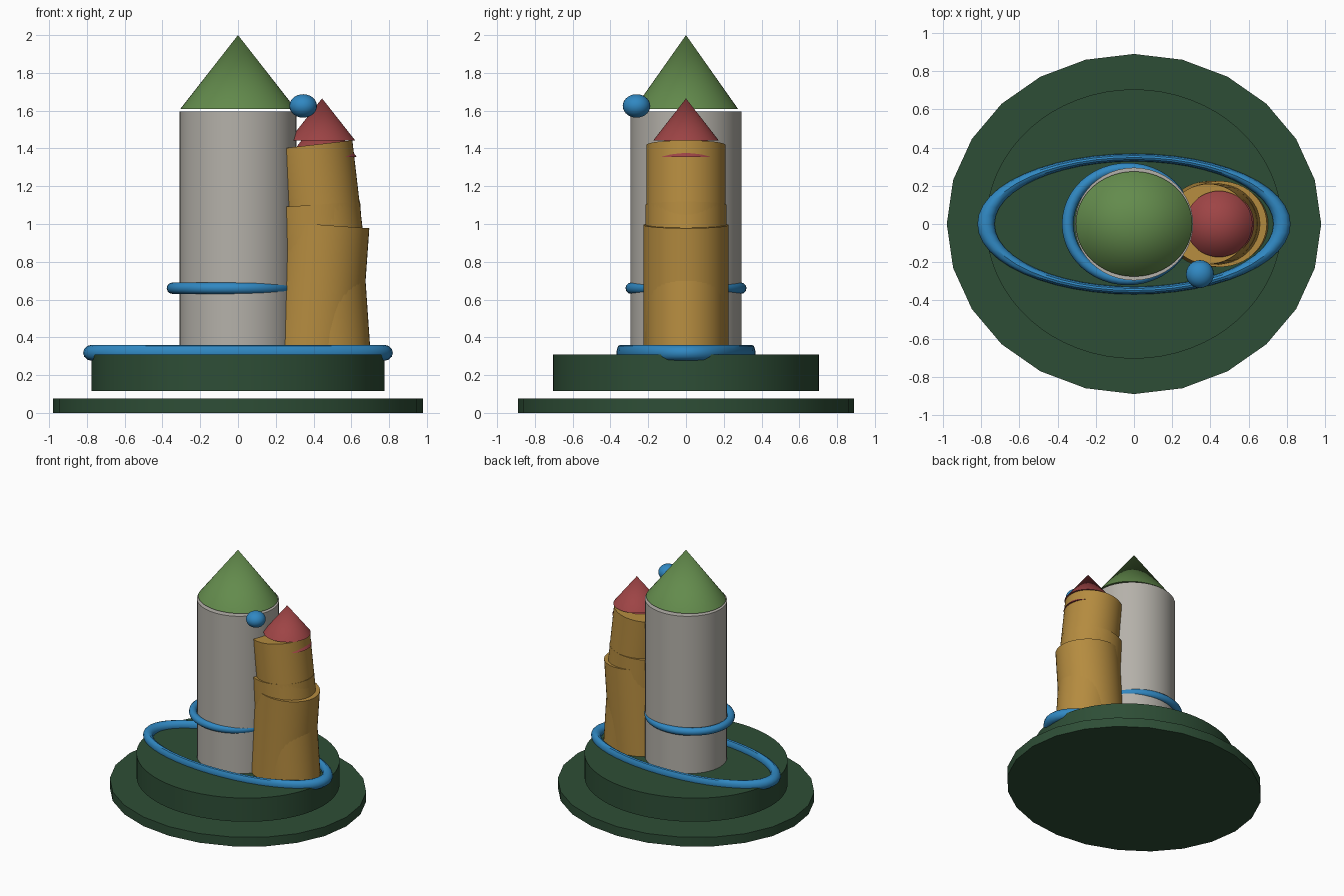
import bpy, bmesh, math
from mathutils import Vector, Matrix

cube = bpy.data.objects.get("Cube")
if cube:
    bpy.data.objects.remove(cube, do_unlink=True)


def material(name, rgb):
    m = bpy.data.materials.new(name)
    m.use_nodes = True
    col = (*rgb, 1.0)
    m.diffuse_color = col
    for n in m.node_tree.nodes:
        if n.type == 'BSDF_PRINCIPLED':
            n.inputs["Base Color"].default_value = col
    return m


DARK_GREEN = material("dark_green", (0.027, 0.076, 0.037))
STONE = material("stone_grey", (0.46, 0.44, 0.40))
LEAF = material("leaf_green", (0.125, 0.258, 0.073))
OCHRE = material("ochre", (0.46, 0.26, 0.05))
RED = material("brick_red", (0.34, 0.058, 0.06))
BLUE = material("blue", (0.03, 0.246, 0.54))


def finish(name, bm, mat):
    bmesh.ops.recalc_face_normals(bm, faces=bm.faces)
    me = bpy.data.meshes.new(name)
    bm.to_mesh(me)
    bm.free()
    ob = bpy.data.objects.new(name, me)
    bpy.context.collection.objects.link(ob)
    me.materials.append(mat)
    bpy.ops.object.select_all(action='DESELECT')
    ob.select_set(True)
    bpy.context.view_layer.objects.active = ob
    bpy.ops.object.shade_smooth_by_angle(angle=math.radians(35))
    return ob


def column(name, mat, bottom, top, rx, ry, tip=1.0, sides=48):
    """Elliptical cylinder, or cone when tip is 0, along the line bottom to top."""
    a, b = Vector(bottom), Vector(top)
    axis = b - a
    bm = bmesh.new()
    bmesh.ops.create_cone(bm, cap_ends=True, segments=sides,
                          radius1=1, radius2=tip, depth=1)
    turn = Vector((0, 0, 1)).rotation_difference(axis).to_matrix().to_4x4()
    size = Matrix.Diagonal((rx, ry, axis.length, 1))
    bm.transform(Matrix.Translation((a + b) / 2) @ turn @ size)
    return finish(name, bm, mat)


def ring(name, mat, centre, rx, ry, tube, height, around=48, across=12):
    """Torus stretched to an ellipse; tube is relative to the ring radius."""
    bm = bmesh.new()
    loops = []
    for i in range(around):
        u = math.tau * i / around
        loop = []
        for j in range(across):
            v = math.tau * j / across
            r = 1 + tube * math.cos(v)
            p = Vector((rx * r * math.cos(u), ry * r * math.sin(u), height * math.sin(v)))
            loop.append(bm.verts.new(p + Vector(centre)))
        loops.append(loop)
    for i in range(around):
        a, b = loops[i], loops[(i + 1) % around]
        for j in range(across):
            k = (j + 1) % across
            bm.faces.new((a[j], b[j], b[k], a[k]))
    return finish(name, bm, mat)


# Two-step ground
column("ground_disc", DARK_GREEN, (0, 0, 0), (0, 0, 0.075), 0.98, 0.89, sides=24)
column("raised_disc", DARK_GREEN, (0, 0, 0.115), (0, 0, 0.308), 0.775, 0.705, sides=64)

# Main tower and roof
column("main_tower", STONE, (0, 0, 0.28), (0, 0, 1.595), 0.31, 0.295)
column("main_roof", LEAF, (0, 0, 1.61), (0, 0, 2.0), 0.305, 0.275, tip=0)

# Crooked side tower from three leaning sections
column("side_tower_base", OCHRE, (0.465, 0, 0.29), (0.409, 0, 1.102), 0.238, 0.215)
column("side_tower_middle", OCHRE, (0.40, 0, 0.30), (0.45, 0, 0.995), 0.246, 0.225)
column("side_tower_upper", OCHRE, (0.45, 0, 0.90), (0.39, 0, 1.418), 0.217, 0.21)

# Side roof, one cone nested in another
column("side_roof_lower", RED, (0.45, 0, 1.355), (0.45, 0, 1.60), 0.178, 0.175, tip=0)
column("side_roof_upper", RED, (0.445, 0, 1.443), (0.445, 0, 1.665), 0.175, 0.173, tip=0)

# Blue rings
ring("ground_ring", BLUE, (0, 0, 0.318), 0.775, 0.348, 0.058, 0.042)
ring("tower_ring", BLUE, (-0.033, 0, 0.66), 0.314, 0.292, 0.097, 0.03)

# Small ball beside the roofs
ball = bmesh.new()
bmesh.ops.create_uvsphere(ball, u_segments=24, v_segments=14, radius=1)
ball.transform(Matrix.Translation((0.345, -0.262, 1.625)) @ Matrix.Diagonal((0.073, 0.073, 0.062, 1)))
finish("ball", ball, BLUE)
